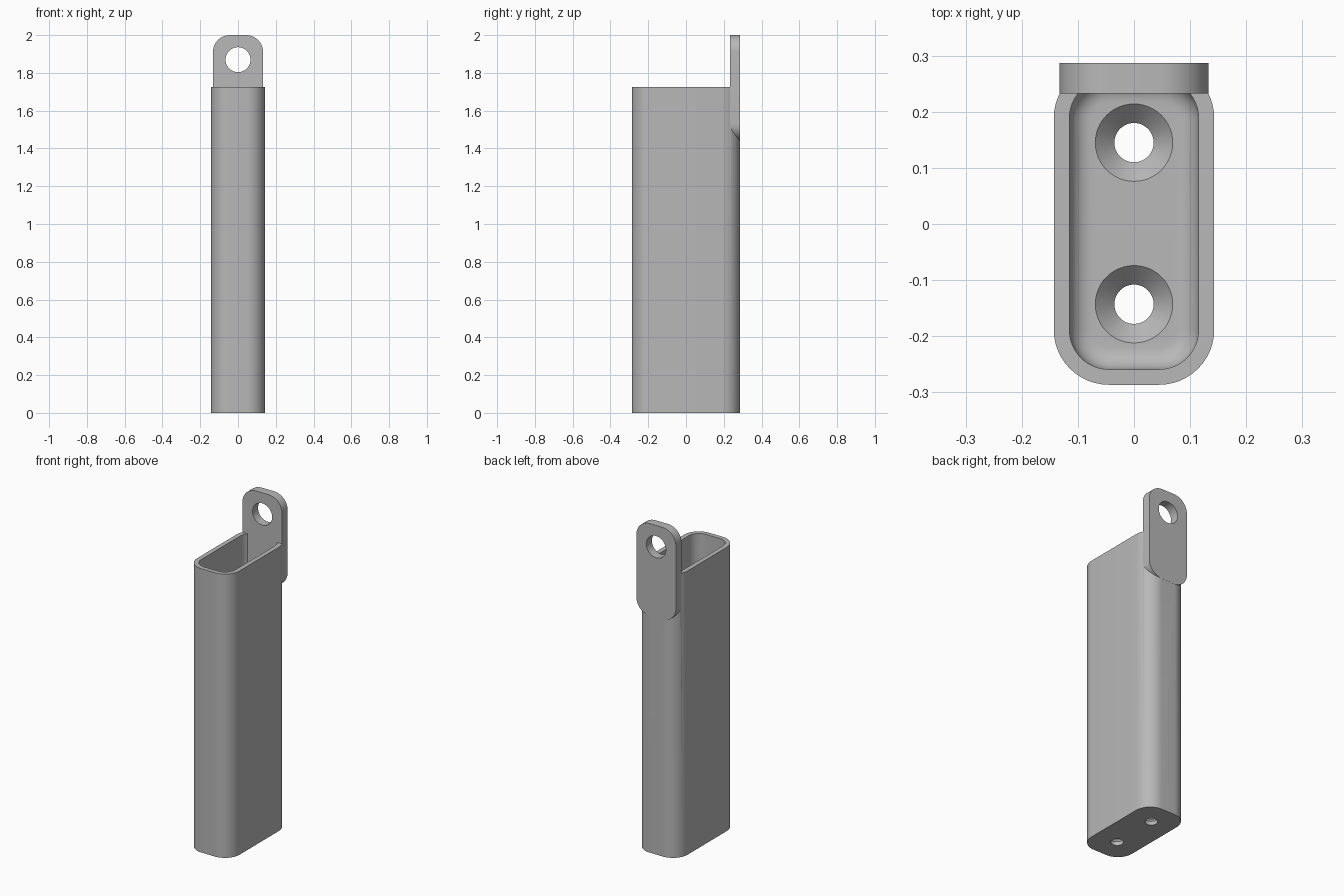
import bpy, bmesh
from math import sin, cos, pi, radians

HALF_X, HALF_Y, WALL = 0.143, 0.287, 0.028
TUBE_TOP, FLOOR, FILLET = 1.725, 0.057, 0.04

cube = bpy.data.objects.get("Cube")
if cube:
    bpy.data.objects.remove(cube, do_unlink=True)

metal = bpy.data.materials.new("plain grey")
metal.use_nodes = True
grey = (0.48, 0.48, 0.48, 1)
metal.diffuse_color = grey
metal.node_tree.nodes["Principled BSDF"].inputs["Base Color"].default_value = grey


def rounded_rect(hx, hy, r, steps=12):
    """Outline of a rounded rectangle, counter-clockwise."""
    points = []
    for corner, (sx, sy) in enumerate([(1, 1), (-1, 1), (-1, -1), (1, -1)]):
        for i in range(steps + 1):
            a = (corner + i / steps) * pi / 2
            points.append((sx * (hx - r) + r * cos(a), sy * (hy - r) + r * sin(a)))
    return points


def circle(r, steps=48):
    return [(r * cos(2 * pi * i / steps), r * sin(2 * pi * i / steps)) for i in range(steps)]


def loft(name, rings):
    """Closed solid through a list of (outline, place) rings."""
    bm = bmesh.new()
    loops = [[bm.verts.new(place(u, v)) for u, v in outline] for outline, place in rings]
    for a, b in zip(loops, loops[1:]):
        for i in range(len(a)):
            j = (i + 1) % len(a)
            bm.faces.new((a[i], a[j], b[j], b[i]))
    bm.faces.new(loops[0][::-1])
    bm.faces.new(loops[-1])
    bmesh.ops.recalc_face_normals(bm, faces=bm.faces)
    mesh = bpy.data.meshes.new(name)
    bm.to_mesh(mesh)
    bm.free()
    mesh.materials.append(metal)
    ob = bpy.data.objects.new(name, mesh)
    bpy.context.collection.objects.link(ob)
    return ob


def flat(z, y=0):
    return lambda u, v: (u, v + y, z)


def upright(y, z):
    return lambda u, v: (u, y, v + z)


def combine(target, other, operation):
    """Apply a boolean and remove the helper."""
    bpy.ops.object.select_all(action="DESELECT")
    bpy.context.view_layer.objects.active = target
    target.select_set(True)
    mod = target.modifiers.new("join", "BOOLEAN")
    mod.operation, mod.solver, mod.object = operation, "EXACT", other
    bpy.ops.object.modifier_apply(modifier=mod.name)
    bpy.data.objects.remove(other, do_unlink=True)


# Open-topped tube: outside wall, rim, inside wall, filleted floor
outside = rounded_rect(HALF_X, HALF_Y - 0.0005, 0.098)
rings = [(outside, flat(0)), (outside, flat(TUBE_TOP)),
         (rounded_rect(HALF_X - WALL, HALF_Y - WALL, 0.07), flat(TUBE_TOP))]
for i in range(9):
    a = i / 8 * pi / 2
    inset = FILLET * (1 - cos(a))
    rings.append((rounded_rect(HALF_X - WALL - inset, HALF_Y - WALL - inset, 0.07 - inset),
                  flat(FLOOR + FILLET * (1 - sin(a)))))
holder = loft("holder_tube", rings)

# Hanging tab set into the back wall
tab_shape = rounded_rect(0.133, 0.28, 0.09)
tab = loft("hanging_tab", [(tab_shape, upright(y, 1.72)) for y in (0.233, HALF_Y)])
combine(holder, tab, "UNION")

# Round eye through the tab
eye = loft("eye_cutter", [(circle(0.066), upright(y, 1.87)) for y in (0.2, 0.35)])
combine(holder, eye, "DIFFERENCE")

# Two countersunk screw holes through the floor
for y in (-0.143, 0.145):
    screw = loft("screw_cutter", [(circle(0.035), flat(-0.05, y)),
                                  (circle(0.035), flat(FLOOR - 0.034, y)),
                                  (circle(0.079), flat(FLOOR + 0.01, y))])
    combine(holder, screw, "DIFFERENCE")

bpy.ops.object.shade_smooth_by_angle(angle=radians(30))
